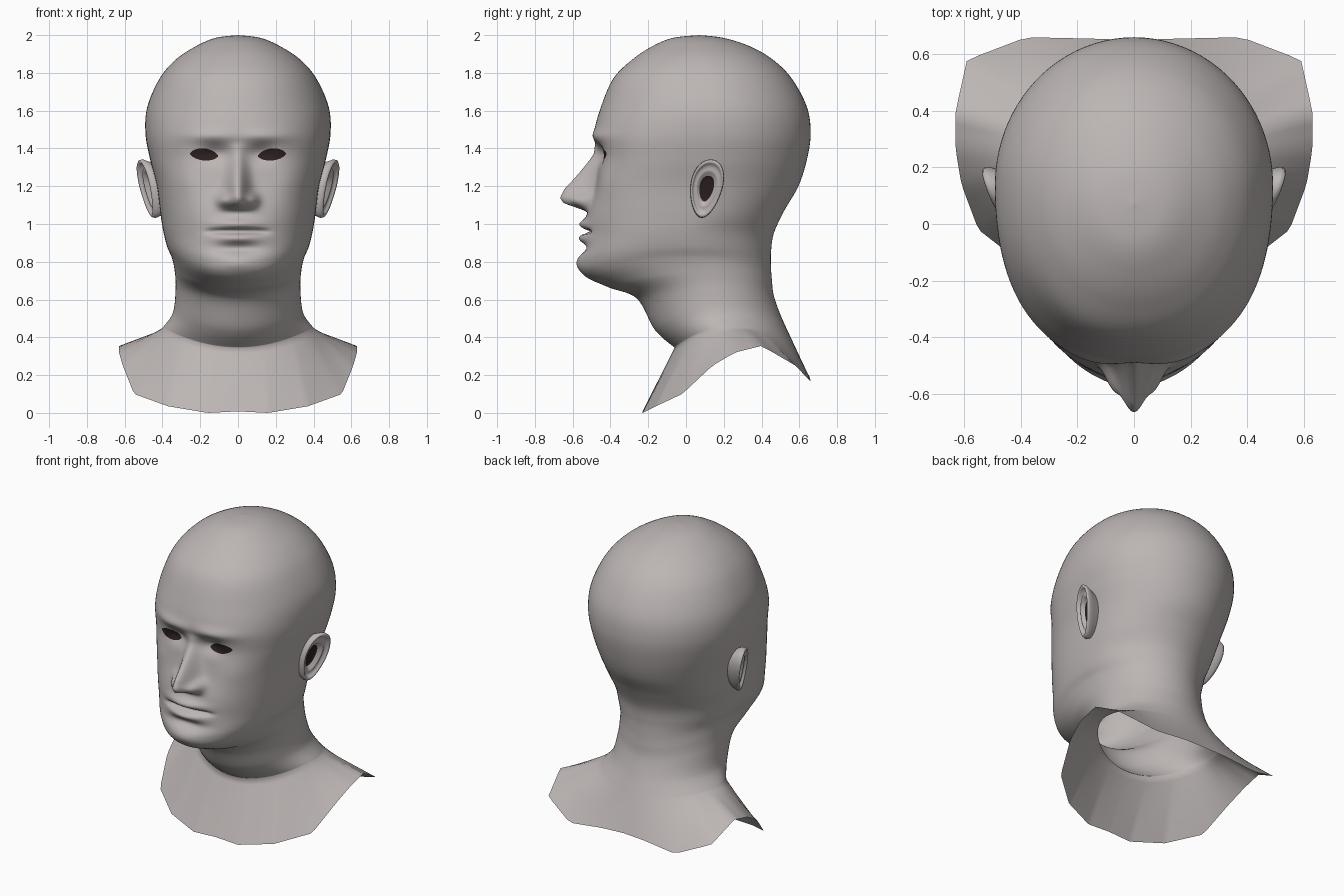
import bpy, bmesh, math
from mathutils import Vector
from mathutils.bvhtree import BVHTree

if "Cube" in bpy.data.objects:
    bpy.data.objects.remove(bpy.data.objects["Cube"])

SEG, SUB, SKIRT = 128, 12, 10


def material(name, rgb):
    m = bpy.data.materials.new(name)
    m.diffuse_color = (*rgb, 1)
    m.use_nodes = True
    m.node_tree.nodes["Principled BSDF"].inputs["Base Color"].default_value = m.diffuse_color
    return m


SKIN = material("warm_grey", (0.50, 0.465, 0.455))
DARK = material("dark_hollow", (0.025, 0.014, 0.014))


def finish(bm, name, mats):
    for f in bm.faces:
        f.smooth = True
    me = bpy.data.meshes.new(name)
    bm.to_mesh(me)
    for m in mats:
        me.materials.append(m)
    ob = bpy.data.objects.new(name, me)
    bpy.context.collection.objects.link(ob)
    return ob


def bridge(bm, a, b, closed=True, mat=0):
    n = len(a)
    for i in range(n if closed else n - 1):
        j = (i + 1) % n
        bm.faces.new((a[i], a[j], b[j], b[i])).material_index = mat


def lerp_table(table, t):
    """Piecewise linear lookup; first entry of each row is the key, ascending."""
    if t <= table[0][0]:
        return table[0][1:]
    for p, q in zip(table, table[1:]):
        if t <= q[0]:
            k = (t - p[0]) / (q[0] - p[0])
            return [u + (v - u) * k for u, v in zip(p[1:], q[1:])]
    return table[-1][1:]


# Cross-sections from crown to collar:
# front z, front y, side z, half width, side y, back z, back y, front squareness
RINGS = [
    (2.0, .07, 2.0, 0, .07, 2.0, .07, 2),
    (1.985, -.07, 1.985, .12, .07, 1.985, .20, 2),
    (1.94, -.18, 1.94, .225, .08, 1.94, .34, 2),
    (1.87, -.285, 1.87, .33, .10, 1.87, .46, 2.1),
    (1.77, -.385, 1.77, .415, .12, 1.77, .56, 2.2),
    (1.62, -.45, 1.62, .48, .13, 1.62, .64, 2.2),
    (1.48, -.485, 1.48, .49, .14, 1.48, .66, 2.4),
    (1.34, -.465, 1.34, .465, .13, 1.34, .64, 2.7),
    (1.20, -.48, 1.20, .43, .10, 1.20, .595, 2.8),
    (1.05, -.525, 1.05, .41, .05, 1.07, .52, 2.5),
    (.92, -.54, .96, .395, .0, .95, .465, 2.3),
    (.80, -.565, .88, .375, .0, .85, .45, 2.2),
    (.725, -.535, .82, .35, .02, .77, .45, 2.2),
    (.665, -.41, .75, .335, .07, .70, .455, 2.2),
    (.605, -.26, .66, .33, .12, .62, .465, 2),
    (.44, -.165, .53, .345, .17, .52, .50, 2),
    (.345, -.06, .45, .40, .22, .42, .545, 2),
]

# Cut edge of the shoulders: x, y, z from front to back
EDGE = [(0, -.23, .008), (.16, -.23, 0), (.37, -.16, .035), (.55, -.02, .10),
        (.61, .14, .25), (.63, .26, .32), (.63, .40, .355), (.59, .58, .25),
        (.38, .66, .165), (.15, .655, .19), (0, .65, .195)]
EDGE_BY_ANGLE = [(math.atan2(x, .2 - y), x, y, z) for x, y, z in EDGE]

# Nose ridge: z, protrusion, half width
NOSE = [(1.065, 0, .07), (1.085, .06, .065), (1.11, .14, .06), (1.14, .17, .06),
        (1.185, .16, .055), (1.28, .09, .048), (1.37, .025, .04), (1.43, 0, .04)]


def ring_at(u):
    """Smooth interpolation between the cross-sections."""
    i = min(int(u), len(RINGS) - 2)
    t = u - i
    p = [RINGS[min(max(i + k, 0), len(RINGS) - 1)] for k in (-1, 0, 1, 2)]
    return [.5 * (2 * b + (c - a) * t + (2 * a - 5 * b + 4 * c - d) * t * t
                  + (3 * b - a - 3 * c + d) * t ** 3) for a, b, c, d in zip(*p)]


def ring_point(ring, th):
    zf, yf, zs, w, ys, zb, yb, nf = ring
    s, c = math.sin(th), math.cos(th)
    n, ye, ze = (nf, yf, zf) if c > 0 else (2, yb, zb)
    r = (abs(s) ** n + abs(c) ** n) ** (-1 / n)
    return Vector((max(w, 0) * r * s, ys + (ye - ys) * r * abs(c), zs + (ze - zs) * c * c))


def bump(x, z, cx, cz, sx, sz):
    return math.exp(-((abs(x) - cx) / sx) ** 2 - ((z - cz) / sz) ** 2)


def face_relief(x, z):
    """Forward protrusion of the facial features."""
    ridge, width = lerp_table(NOSE, z)
    d = ridge * math.exp(-(x / width) ** 2)
    d += .055 * bump(x, z, .078, 1.125, .034, .034)        # nostril wings
    d += .018 * bump(x, z, .15, 1.465, .13, .035)          # brow
    d -= .048 * bump(x, z, .145, 1.375, .09, .05)          # eye sockets
    d += .022 * bump(x, z, .185, 1.375, .065, .045)        # eyelids
    d += .012 * bump(x, z, .27, 1.22, .09, .09)            # cheekbones
    d += .033 * bump(x, z, 0, 1.0, .11, .025)              # upper lip
    d += .030 * bump(x, z, 0, .925, .11, .025)             # lower lip
    d -= .035 * math.exp(-(x / .155) ** 6 - ((z - .96) / .011) ** 2)  # mouth line
    d -= .028 * bump(x, z, 0, .87, .12, .028)              # hollow under lip
    d += .015 * bump(x, z, 0, .79, .10, .04)               # chin
    return d


# Head, neck and shoulders as one lofted skin
angles = []
for k in range(SEG):
    t = 2 * k / SEG - 1
    angles.append(math.copysign(math.pi * abs(t) - .5 * math.sin(math.pi * abs(t)), t))

bm = bmesh.new()
rows = []
count = (len(RINGS) - 1) * SUB
for r in range(count + 1):
    ring, row = ring_at(r / SUB), []
    for th in angles:
        p = ring_point(ring, th)
        if p.y < -.2 and p.z > .68:
            p.y -= face_relief(p.x, p.z) * min(1, (-.2 - p.y) / .1)
        row.append(bm.verts.new(p))
    rows.append(row)
for r in range(1, SKIRT + 1):
    k, row = r / SKIRT, []
    for th, v in zip(angles, rows[count]):
        x, y, z = lerp_table(EDGE_BY_ANGLE, abs(th))
        row.append(bm.verts.new(v.co.lerp(Vector((math.copysign(x, th), y, z)), k)))
    rows.append(row)
for a, b in zip(rows, rows[1:]):
    bridge(bm, a, b)
bmesh.ops.remove_doubles(bm, verts=bm.verts, dist=1e-5)
bmesh.ops.recalc_face_normals(bm, faces=bm.faces)
surface = BVHTree.FromBMesh(bm)
finish(bm, "head_and_shoulders", [SKIN])
bm.free()


# Almond eye openings laid on the face
def eye(name, side):
    bm = bmesh.new()
    cols = []
    for i in range(17):
        u = -.985 + 1.97 * i / 16
        h = 1 - u * u
        col = []
        for j in range(7):
            v = j / 3 - 1
            x = side * (.18 + .076 * u)
            z = 1.366 + .006 * u + (.034 if v > 0 else .03) * h ** .7 * v
            hit = surface.ray_cast(Vector((x, -2, z)), Vector((0, 1, 0)))[0]
            col.append(bm.verts.new((x, hit.y - .003, z)))
        cols.append(col)
    for a, b in zip(cols, cols[1:]):
        bridge(bm, a, b, closed=False)
    bmesh.ops.recalc_face_normals(bm, faces=bm.faces)
    if sum(f.normal.y for f in bm.faces) > 0:
        bmesh.ops.reverse_faces(bm, faces=bm.faces)
    finish(bm, name, [DARK])
    bm.free()


# Ear shells: outline scale, outward offset from the tilted ear plane
EAR = [(.72, -.10), (.93, -.035), (1, -.008), (.98, .008), (.92, .014), (.85, .006),
       (.77, -.012), (.66, -.004), (.56, -.008), (.44, -.028), (.34, -.032), (.02, -.032)]


def ear(name, side):
    bm = bmesh.new()
    loops = []
    for s, h in EAR:
        loop = []
        for k in range(40):
            a = 2 * math.pi * k / 40
            dz = .155 * s * math.sin(a)
            y = .108 + .085 * s * math.cos(a) * (1 + .2 * math.sin(a)) + .15 * dz
            x = .475 + .35 * (y - .10) + .17 * dz + h
            loop.append(bm.verts.new((side * x, y, 1.187 + dz)))
        loops.append(loop)
    for i, (a, b) in enumerate(zip(loops, loops[1:])):
        bridge(bm, a, b, mat=1 if EAR[i][0] < .45 else 0)
    bm.faces.new(loops[-1]).material_index = 1
    bmesh.ops.recalc_face_normals(bm, faces=bm.faces)
    bm.faces.ensure_lookup_table()
    if bm.faces[-1].normal.x * side < 0:
        bmesh.ops.reverse_faces(bm, faces=bm.faces)
    finish(bm, name, [SKIN, DARK])
    bm.free()


for label, side in (("left", 1), ("right", -1)):
    eye(label + "_eye", side)
    ear(label + "_ear", side)
